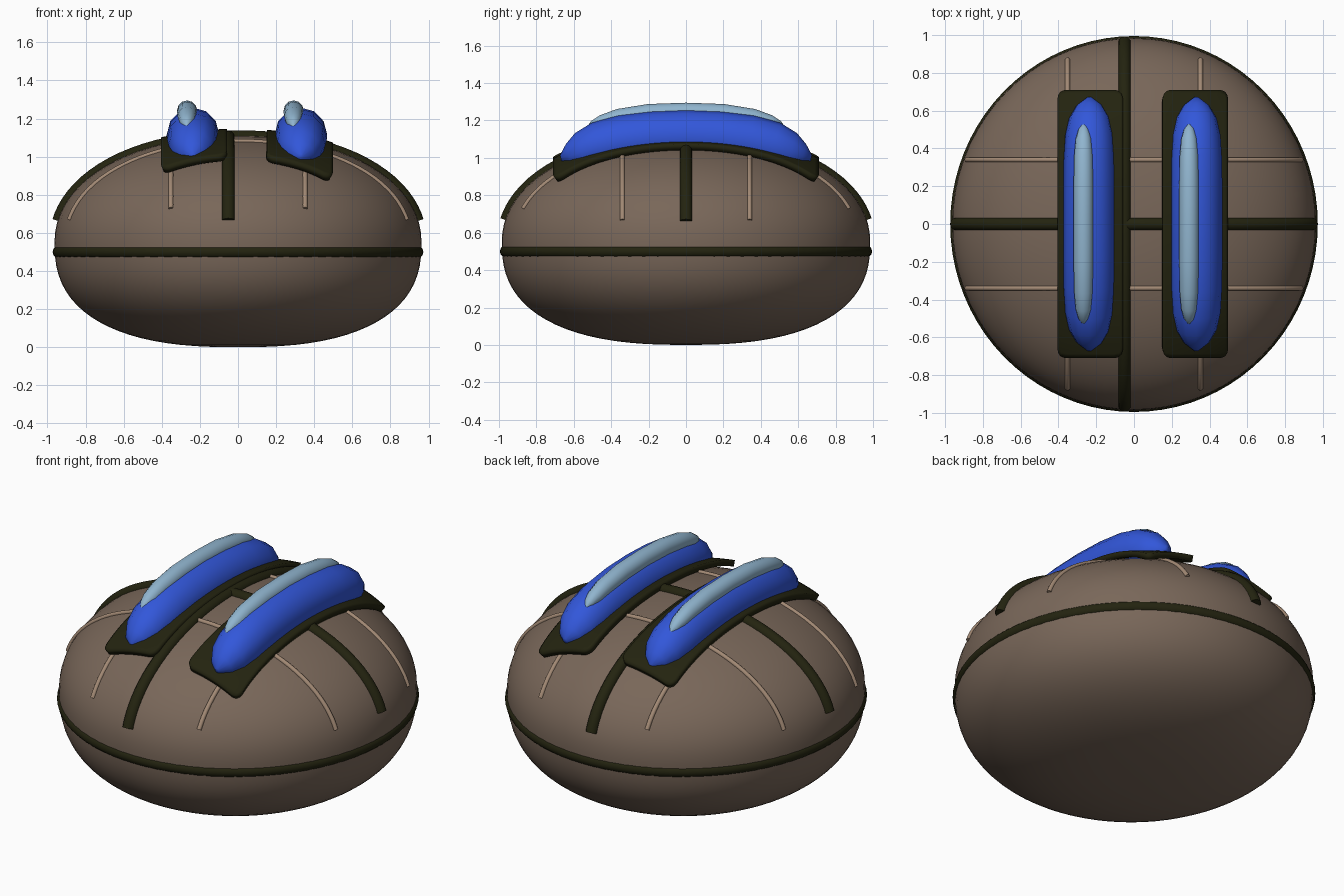
import bpy, bmesh, math
from mathutils import Vector

if "Cube" in bpy.data.objects:
    bpy.data.objects.remove(bpy.data.objects["Cube"])

RX, RY, ZC, ZT, N_TOP, N_LOW = 0.963, 0.985, 0.55, 0.56, 2.1, 2.5


def material(name, color):
    m = bpy.data.materials.new(name)
    m.diffuse_color = (*color, 1)
    m.use_nodes = True
    m.node_tree.nodes["Principled BSDF"].inputs["Base Color"].default_value = m.diffuse_color
    return m


BROWN = material("brown", (0.19, 0.135, 0.10))
DARK = material("dark olive", (0.017, 0.017, 0.005))
BLUE = material("blue", (0.032, 0.095, 0.70))
PALE = material("pale blue", (0.28, 0.46, 0.62))
TAN = material("tan", (0.36, 0.25, 0.175))


def finish(bm, name, mat, angle=50):
    bmesh.ops.recalc_face_normals(bm, faces=bm.faces)
    me = bpy.data.meshes.new(name)
    bm.to_mesh(me)
    bm.free()
    me.materials.append(mat)
    ob = bpy.data.objects.new(name, me)
    bpy.context.collection.objects.link(ob)
    bpy.ops.object.select_all(action='DESELECT')
    ob.select_set(True)
    bpy.context.view_layer.objects.active = ob
    bpy.ops.object.shade_smooth_by_angle(angle=math.radians(angle))
    return ob


def dome(x, y):
    """Height of the upper shell above a point."""
    r = min(1, math.hypot(x / RX, y / RY))
    return ZC + ZT * (1 - r ** N_TOP) ** (1 / N_TOP)


def loft(name, mat, pts, widths, heights, side, sides=12, angle=50):
    """Sweep an ellipse along a path that lies in a vertical plane."""
    bm = bmesh.new()
    side = Vector(side)
    pts = [Vector(p) for p in pts]
    rings = []
    for i, p in enumerate(pts):
        t = (pts[min(i + 1, len(pts) - 1)] - pts[max(i - 1, 0)]).normalized()
        up = side.cross(t)
        ring = []
        for k in range(sides):
            a = 2 * math.pi * k / sides
            ring.append(bm.verts.new(p + side * widths[i] * math.cos(a) + up * heights[i] * math.sin(a)))
        rings.append(ring)
    for a, b in zip(rings, rings[1:]):
        for k in range(sides):
            j = (k + 1) % sides
            bm.faces.new((a[k], a[j], b[j], b[k]))
    bm.faces.new(rings[0])
    bm.faces.new(rings[-1])
    return finish(bm, name, mat, angle)


def seam(name, mat, axis, offset, end, radius, sink, steps=40):
    """Tube that follows the dome along x (axis 0) or y (axis 1)."""
    pts = []
    for i in range(steps + 1):
        s = end * math.sin(math.pi * (i / steps - 0.5))
        x, y = (s, offset) if axis == 0 else (offset, s)
        # sink towards the shell's middle
        p = Vector((x, y, dome(x, y)))
        c = Vector((0, offset, ZC)) if axis == 0 else Vector((offset, 0, ZC))
        pts.append(p - (p - c).normalized() * sink)
    r = [radius] * len(pts)
    loft(name, mat, pts, r, r, (0, 1, 0) if axis == 0 else (1, 0, 0))


# shell: a sphere reshaped to a rounded top and a flatter underside
bm = bmesh.new()
bmesh.ops.create_uvsphere(bm, u_segments=72, v_segments=40, radius=1)
for v in bm.verts:
    phi = math.asin(max(-1, min(1, v.co.z)))
    th = math.atan2(v.co.y, v.co.x)
    n, h = (N_TOP, ZT) if phi > 0 else (N_LOW, ZC)
    r = max(0, math.cos(phi)) ** (2 / n)
    z = math.copysign(abs(math.sin(phi)) ** (2 / n), phi)
    v.co = (RX * r * math.cos(th), RY * r * math.sin(th), ZC + h * z)
finish(bm, "shell", BROWN, 80)

# belt around the middle
bm = bmesh.new()
M, K = 80, 12
rows = []
for i in range(M):
    a = 2 * math.pi * i / M
    row = []
    for k in range(K):
        b = 2 * math.pi * k / K
        d = 0.032 * math.cos(b) - 0.022
        row.append(bm.verts.new(((RX + d) * math.cos(a), (RY + d) * math.sin(a),
                                 0.5 + 0.033 * math.sin(b))))
    rows.append(row)
for i in range(M):
    a, b = rows[i], rows[(i + 1) % M]
    for k in range(K):
        j = (k + 1) % K
        bm.faces.new((a[k], a[j], b[j], b[k]))
finish(bm, "belt", DARK)

# dark straps and thin seams over the dome
seam("cross_strap", DARK, 0, 0.0, 0.947, 0.034, 0.006)
seam("long_strap", DARK, 1, -0.05, 0.966, 0.034, 0.006)
for s in (-1, 1):
    seam("cross_seam", TAN, 0, 0.34 * s, 0.885, 0.013, 0.0)
    seam("long_seam", TAN, 1, 0.352 * s, 0.87, 0.013, 0.0)


def pad(cx):
    """Thin rounded plate that hugs the dome."""
    w, l, r = 0.173, 0.71, 0.045
    bm = bmesh.new()
    bmesh.ops.create_grid(bm, x_segments=24, y_segments=64, size=1)
    for v in bm.verts:
        x, y = v.co.x * w, v.co.y * l
        ix = max(-w + r, min(w - r, x))
        iy = max(-l + r, min(l - r, y))
        dx, dy = x - ix, y - iy
        if dx and dy:
            f = max(abs(dx), abs(dy)) / math.hypot(dx, dy)
            x, y = ix + dx * f, iy + dy * f
        lift = 0.036 + 0.022 * (y / l) ** 2
        v.co = (cx + x, y, dome(cx + x, y) + lift)
    ob = finish(bm, "pad", DARK)
    m = ob.modifiers.new("thickness", 'SOLIDIFY')
    m.thickness = 0.035
    m.offset = -1


def mirrored(half):
    """Extend (y, z, width, height) stations to both ends."""
    return [(-y, *rest) for y, *rest in reversed(half[1:])] + half


# half profiles from the middle to the tip
POD = mirrored([(0, 1.115, 0.138, 0.142), (0.18, 1.108, 0.138, 0.142), (0.34, 1.09, 0.136, 0.14),
                (0.47, 1.06, 0.128, 0.132), (0.56, 1.03, 0.108, 0.108),
                (0.625, 1.01, 0.07, 0.066), (0.67, 1.0, 0.012, 0.015)])
GLOW = mirrored([(0, 1.242, 0.053, 0.053), (0.2, 1.235, 0.053, 0.053), (0.36, 1.212, 0.05, 0.05),
                 (0.45, 1.187, 0.042, 0.042), (0.5, 1.168, 0.028, 0.028),
                 (0.525, 1.155, 0.008, 0.008)])


def rod(name, mat, x, st, sides):
    loft(name, mat, [(x, s[0], s[1]) for s in st], [s[2] for s in st], [s[3] for s in st],
         (1, 0, 0), sides)


# two raised pods, each with a pad below and a pale bar on top
for pad_x, pod_x, bar_x in ((-0.232, -0.236, -0.267), (0.325, 0.33, 0.292)):
    pad(pad_x)
    rod("pod", BLUE, pod_x, POD, 12)
    rod("pale_bar", PALE, bar_x, GLOW, 12)
